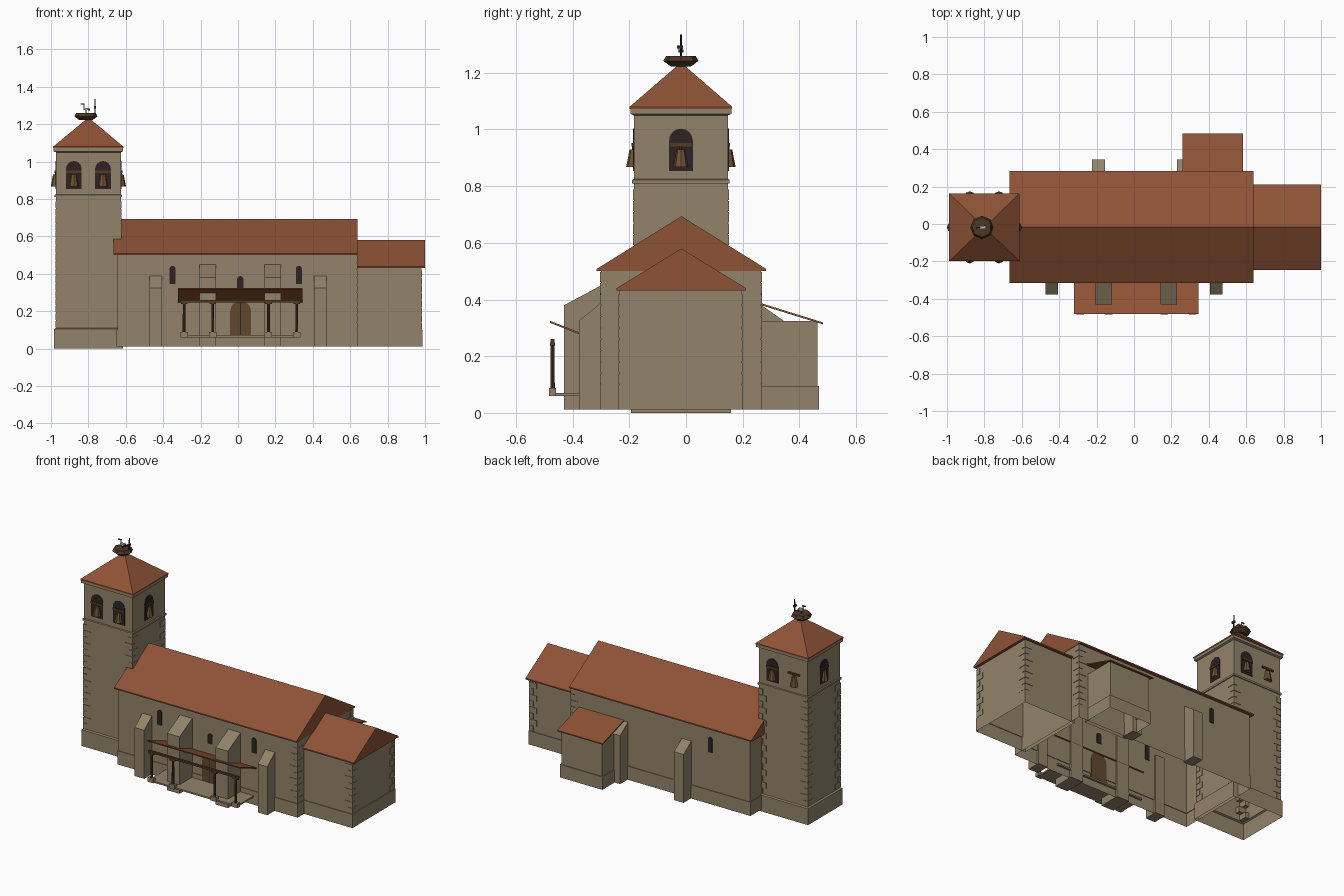
import bpy, bmesh, math
from mathutils import Matrix, Vector

if "Cube" in bpy.data.objects:
    bpy.data.objects.remove(bpy.data.objects["Cube"])


def material(name, rgb):
    m = bpy.data.materials.new(name)
    m.use_nodes = True
    m.diffuse_color = (*rgb, 1)
    node = next(n for n in m.node_tree.nodes if n.type == "BSDF_PRINCIPLED")
    node.inputs["Base Color"].default_value = (*rgb, 1)
    return m


STONE = material("stone", (0.29, 0.23, 0.145))
TILE = material("roof_tile", (0.27, 0.085, 0.036))
DARK = material("dark_opening", (0.026, 0.017, 0.017))
BRONZE = material("bell_bronze", (0.16, 0.09, 0.033))
WOOD = material("door_wood", (0.12, 0.065, 0.025))
BEAM = material("post_wood", (0.085, 0.045, 0.018))
NEST = material("nest_twigs", (0.07, 0.04, 0.02))
WHITE = material("bird_white", (0.5, 0.48, 0.45))
BLACK = material("bird_black", (0.02, 0.02, 0.02))


def finish(name, bm, mat, recalc=True):
    if recalc:
        bmesh.ops.recalc_face_normals(bm, faces=bm.faces)
    me = bpy.data.meshes.new(name)
    bm.to_mesh(me)
    bm.free()
    me.materials.append(mat)
    ob = bpy.data.objects.new(name, me)
    bpy.context.collection.objects.link(ob)
    return ob


def boxes(name, items, mat):
    """Axis boxes given as (centre, size) pairs in one mesh."""
    bm = bmesh.new()
    for c, s in items:
        bmesh.ops.create_cube(bm, size=1, matrix=Matrix.Translation(c) @ Matrix.Diagonal((*s, 1)))
    return finish(name, bm, mat)


def box(name, x0, x1, y0, y1, z0, z1, mat):
    c = ((x0 + x1) / 2, (y0 + y1) / 2, (z0 + z1) / 2)
    return boxes(name, [(c, (x1 - x0, y1 - y0, z1 - z0))], mat)


def prism(name, pts, depth, mat, loc=(0, 0, 0), turn=0):
    """Profile in local x/z, given depth along local y, turned about z."""
    bm = bmesh.new()
    f = bm.faces.new([bm.verts.new((u, -depth / 2, z)) for u, z in pts])
    ext = bmesh.ops.extrude_face_region(bm, geom=[f])
    bmesh.ops.translate(bm, vec=(0, depth, 0), verts=[v for v in ext["geom"] if isinstance(v, bmesh.types.BMVert)])
    bm.transform(Matrix.Translation(loc) @ Matrix.Rotation(turn, 4, "Z"))
    return finish(name, bm, mat)


def along_x(name, pts, x0, x1, mat):
    return prism(name, pts, x1 - x0, mat, ((x0 + x1) / 2, 0, 0), math.pi / 2)


def shell(name, centre, rings, mat):
    """Stack of rectangles (half x, half y, z), closed on top, open below."""
    bm = bmesh.new()
    cx, cy = centre
    prev = None
    for hx, hy, z in rings:
        ring = [bm.verts.new((cx + sx * hx, cy + sy * hy, z)) for sx, sy in ((-1, -1), (1, -1), (1, 1), (-1, 1))]
        if prev:
            for i in range(4):
                j = (i + 1) % 4
                bm.faces.new((prev[i], prev[j], ring[j], ring[i]))
        prev = ring
    bm.faces.new(prev)
    return finish(name, bm, mat, False)


def walls(name, x0, x1, y0, y1, top, plinth, lip):
    hx, hy = (x1 - x0) / 2, (y1 - y0) / 2
    return shell(name, ((x0 + x1) / 2, (y0 + y1) / 2),
                 [(hx + lip, hy + lip, 0.012), (hx + lip, hy + lip, plinth),
                  (hx, hy, plinth), (hx, hy, top)], STONE)


def cone(name, r0, r1, z0, z1, x, y, mat, sides=8):
    bm = bmesh.new()
    bmesh.ops.create_cone(bm, cap_ends=True, segments=sides, radius1=r0, radius2=r1, depth=z1 - z0,
                          matrix=Matrix.Translation((x, y, (z0 + z1) / 2)))
    return finish(name, bm, mat)


def arch(w, z0, z1, steps=8):
    r = w / 2
    pts = [(-r, z0), (r, z0)]
    return pts + [(r * math.cos(math.pi * i / steps), z1 - r + r * math.sin(math.pi * i / steps))
                  for i in range(steps + 1)]


def quoins(name, corners, z0, z1):
    """Alternating corner stones, slightly proud of the walls."""
    items, step, lip = [], 0.04, 0.003
    for x, y, sx, sy in corners:
        for i in range(int((z1 - z0) / step)):
            a, b = (0.055, 0.03) if i % 2 else (0.03, 0.055)
            items.append(((x + sx * (lip - a / 2), y + sy * (lip - b / 2), z0 + step * (i + 0.5)),
                          (a, b, step * 0.9)))
    return boxes(name, items, STONE)


# Tower
TX, TY, HX, HY = -0.8, -0.018, 0.174, 0.166
shell("tower", (TX, TY), [(HX + e, HY + e, z) for e, z in (
    (0.01, 0), (0.01, 0.105), (0, 0.11), (0, 0.81), (0.006, 0.81), (0.006, 0.822), (0, 0.825),
    (0, 1.05), (0.012, 1.055), (0.012, 1.075))], STONE)
shell("tower_roof", (TX, TY), [(0.17, 0.165, 1.072), (0.188, 0.181, 1.072),
                               (0.188, 0.181, 1.08), (0.005, 0.005, 1.232)], TILE)
quoins("tower_quoins", [(TX + sx * HX, TY + sy * HY, sx, sy) for sx in (-1, 1) for sy in (-1, 1)], 0.11, 0.81)

# Belfry openings, beams and bells
spots = [(TX + dx, TY + s * HY, 0) for dx in (-0.078, 0.078) for s in (-1, 1)]
spots += [(TX + s * HX, TY, math.pi / 2) for s in (-1, 1)]
for i, (x, y, turn) in enumerate(spots):
    if i != 1:
        prism(f"belfry_opening_{i}", arch(0.084, 0.853, 1.003), 0.006, DARK, (x, y, 0), turn)
    prism(f"bell_beam_{i}", [(-0.042, 0.94), (0.042, 0.94), (0.042, 0.952), (-0.042, 0.952)],
          0.016, BEAM, (x, y, 0), turn)
    cone(f"bell_{i}", 0.027, 0.015, 0.868, 0.93, x, y, BRONZE)
    cone(f"bell_hanger_{i}", 0.006, 0.006, 0.93, 0.942, x, y, BEAM, 6)

# Nest with two birds
NX, NY = -0.813, -0.018
cone("nest", 0.035, 0.062, 1.222, 1.242, NX, NY, NEST)
cone("nest_rim", 0.062, 0.052, 1.242, 1.26, NX, NY, NEST)
cone("bird_legs", 0.003, 0.003, 1.255, 1.28, NX, NY, BLACK, 6)
box("bird_body", NX - 0.012, NX + 0.018, NY - 0.008, NY + 0.008, 1.275, 1.288, WHITE)
box("bird_tail", NX + 0.01, NX + 0.022, NY - 0.009, NY + 0.009, 1.272, 1.282, BLACK)
cone("bird_neck", 0.003, 0.003, 1.285, 1.31, NX - 0.01, NY, WHITE, 6)
box("bird_beak", NX - 0.03, NX - 0.008, NY - 0.003, NY + 0.003, 1.305, 1.311, BLACK)
cone("standing_bird", 0.004, 0.003, 1.25, 1.335, -0.765, NY, BLACK, 6)
box("standing_bird_wing", -0.771, -0.759, NY - 0.014, NY + 0.008, 1.285, 1.297, BLACK)

# Nave, chancel and sacristy walls
walls("nave", -0.645, 0.635, -0.3, 0.265, 0.502, 0.1, 0.004)
walls("chancel", 0.62, 0.982, -0.235, 0.196, 0.435, 0.1, 0.004)
walls("sacristy", 0.275, 0.567, 0.25, 0.464, 0.325, 0.095, 0.006)
quoins("nave_quoins", [(0.635, -0.3, 1, -1), (0.635, 0.265, 1, 1)], 0.1, 0.5)
quoins("chancel_quoins", [(0.982, -0.235, 1, -1), (0.982, 0.196, 1, 1)], 0.1, 0.43)


# Roofs
def gable(name, x0, x1, y0, y1, eave, ridge):
    t, mid = 0.008, (y0 + y1) / 2
    along_x(name, [(y0, eave - t), (y1, eave - t), (y1, eave), (mid, ridge), (y0, eave)], x0, x1, TILE)


def lean_to(name, x0, x1, y0, z0, y1, z1):
    t = 0.007
    along_x(name, [(y0, z0), (y1, z1), (y1, z1 - t), (y0, z0 - t)], x0, x1, TILE)


gable("nave_roof", -0.665, 0.638, -0.315, 0.283, 0.508, 0.694)
gable("chancel_roof", 0.618, 1.0, -0.245, 0.212, 0.44, 0.58)
lean_to("sacristy_roof", 0.258, 0.582, 0.262, 0.388, 0.484, 0.319)
lean_to("porch_roof", -0.32, 0.344, -0.48, 0.325, -0.29, 0.25)


# Buttresses
def buttress(name, x, w, y_wall, y_out, z_wall, z_out):
    along_x(name, [(y_wall, 0.012), (y_out, 0.012), (y_out, z_out), (y_wall, z_wall)],
            x - w / 2, x + w / 2, STONE)


for side in (-1, 1):
    buttress("outer_buttress", 0.44 * side, 0.068, -0.29, -0.378, 0.397, 0.325)
    buttress("inner_buttress", 0.012 + 0.173 * side, 0.088, -0.29, -0.43, 0.455, 0.38)
    buttress("back_buttress", 0.037 + 0.227 * side, 0.068, 0.255, 0.345, 0.388, 0.325)

# Windows and door
for x, y in ((-0.35, -0.3), (0.325, -0.3), (-0.36, 0.265)):
    prism("nave_window", arch(0.032, 0.345, 0.443), 0.008, DARK, (x, y, 0))
prism("door_window", arch(0.034, 0.32, 0.388), 0.008, DARK, (0.012, -0.3, 0))
prism("door", arch(0.112, 0.072, 0.255), 0.009, WOOD, (0.014, -0.302, 0))
box("door_gap", 0.012, 0.016, -0.309, -0.3, 0.072, 0.25, DARK)

# Porch floor, posts and beam
box("porch_floor", -0.305, 0.325, -0.475, -0.29, 0.06, 0.07, STONE)
box("porch_beam", -0.31, 0.335, -0.478, -0.464, 0.248, 0.26, BEAM)
for x in (-0.288, -0.135, 0.163, 0.314):
    box("post_base", x - 0.02, x + 0.02, -0.484, -0.458, 0.06, 0.088, STONE)
    cone("post", 0.008, 0.007, 0.088, 0.25, x, -0.471, BEAM)
    box("post_capital", x - 0.018, x + 0.018, -0.479, -0.463, 0.238, 0.249, BEAM)
